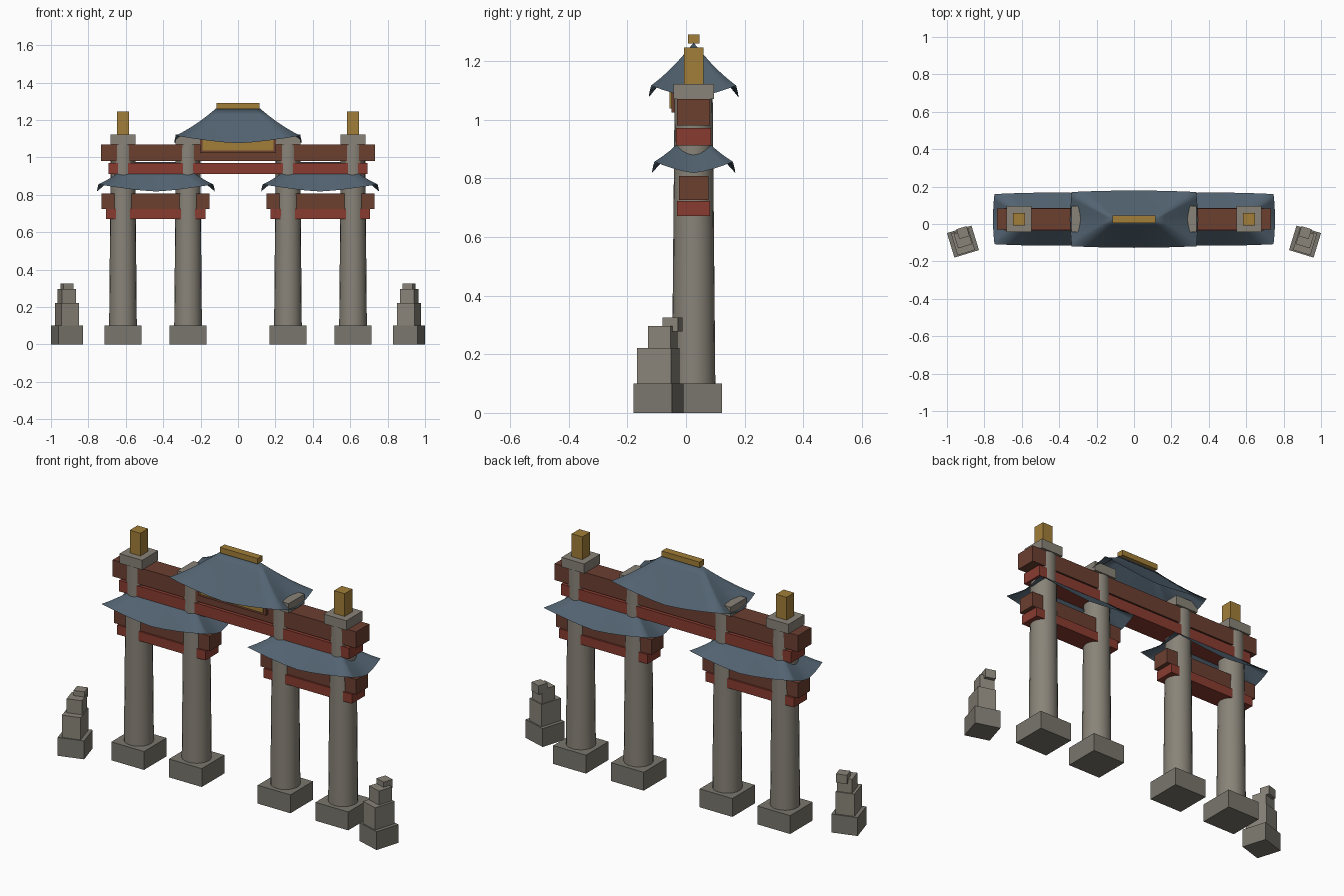
import bpy, bmesh, math

if "Cube" in bpy.data.objects:
    bpy.data.objects.remove(bpy.data.objects["Cube"])

CY = 0.026      # depth centre of the gate


def mat(name, r, g, b):
    m = bpy.data.materials.new(name)
    m.diffuse_color = (r, g, b, 1)
    m.use_nodes = True
    m.node_tree.nodes["Principled BSDF"].inputs["Base Color"].default_value = m.diffuse_color
    return m


STONE = mat("stone", 0.25, 0.23, 0.19)
PLINTH = mat("plinth_stone", 0.19, 0.18, 0.15)
TILE = mat("roof_tile", 0.085, 0.125, 0.165)
BROWN = mat("dark_wood", 0.15, 0.05, 0.03)
RED = mat("red_wood", 0.25, 0.045, 0.03)
GOLD = mat("gold", 0.36, 0.21, 0.04)


def finish(name, bm, material, smooth=False):
    bmesh.ops.recalc_face_normals(bm, faces=bm.faces)
    me = bpy.data.meshes.new(name)
    bm.to_mesh(me)
    bm.free()
    me.materials.append(material)
    for p in me.polygons:
        p.use_smooth = smooth
    ob = bpy.data.objects.new(name, me)
    bpy.context.collection.objects.link(ob)
    return ob


def box(name, x, y, z0, z1, sx, sy, material, rot=0):
    bm = bmesh.new()
    bmesh.ops.create_cube(bm, size=1)
    bmesh.ops.scale(bm, vec=(sx, sy, z1 - z0), verts=bm.verts)
    ob = finish(name, bm, material)
    ob.location = (x, y, (z0 + z1) / 2)
    ob.rotation_euler.z = rot
    return ob


def column(name, x, y, z0, z1, r0, r1, material):
    bm = bmesh.new()
    bmesh.ops.create_cone(bm, cap_ends=True, segments=20, radius1=r0, radius2=r1, depth=z1 - z0)
    ob = finish(name, bm, material, True)
    ob.location = (x, y, (z0 + z1) / 2)
    bpy.ops.object.select_all(action='DESELECT')
    bpy.context.view_layer.objects.active = ob
    ob.select_set(True)
    bpy.ops.object.shade_smooth_by_angle(angle=math.radians(40))


def roof(name, x0, ridge, ridge_z, cx, cy, eave_z, lift, bulge=0.008, rows=5, n=8):
    # hipped sheet: straight ridge, eaves low in the middle and raised at the corners
    ring = []
    for sx, sy, along_x in ((1, -1, True), (1, 1, False), (-1, 1, True), (-1, -1, False)):
        for i in range(n):
            u = -1 + 2 * i / n
            out = bulge * (1 - u * u)
            if along_x:
                top, eave = u * sx * ridge, (u * sx * cx, sy * (cy + out))
            else:
                top, eave = sx * ridge, (sx * (cx + out), u * sy * cy)
            ring.append((top, eave, lift * abs(u) ** 1.4))
    bm = bmesh.new()
    loops = []
    for j in range(rows + 1):
        t = j / rows
        loops.append([bm.verts.new((top + (e[0] - top) * t, e[1] * t,
                                    ridge_z + (eave_z - ridge_z) * t + up * t * t))
                      for top, e, up in ring])
    for a, b in zip(loops, loops[1:]):
        for i in range(len(a)):
            k = (i + 1) % len(a)
            bm.faces.new((a[i], a[k], b[k], b[i]))
    bmesh.ops.remove_doubles(bm, verts=bm.verts, dist=1e-5)
    ob = finish(name, bm, TILE, True)
    ob.location = (x0, CY, 0)


# four pillars with plinths and capitals
for s in (-1, 1):
    for px in (0.267, 0.615):
        box("pillar_base", s * px, CY, 0, 0.1, 0.197, 0.194, PLINTH)
        column("pillar", s * px, CY, 0.1, 1.08, 0.074, 0.065, STONE)
        box("pillar_cap", s * px, CY, 1.07, 1.122, 0.136, 0.138, STONE)
    box("pillar_finial", s * 0.615, CY, 1.122, 1.246, 0.064, 0.066, GOLD)

    # side bay beams and roof
    box("side_brown_beam", s * 0.441, CY, 0.725, 0.807, 0.575, 0.1, BROWN)
    box("side_red_beam", s * 0.441, CY, 0.672, 0.723, 0.532, 0.113, RED)
    roof("side_roof", s * 0.439, 0.13, 0.975, 0.307, 0.134, 0.818, 0.038)

# long beams across the whole gate
box("top_brown_beam", 0, CY, 0.98, 1.07, 1.466, 0.113, BROWN)
box("top_red_beam", 0, CY, 0.911, 0.971, 1.385, 0.119, RED)

# name board (blank) over the middle bay
box("board_frame", 0, -0.04, 1.024, 1.105, 0.405, 0.02, BROWN)
box("board_panel", 0, -0.052, 1.037, 1.1, 0.38, 0.01, GOLD)

# main roof and ridge bar
roof("main_roof", 0, 0.117, 1.262, 0.333, 0.145, 1.076, 0.04)
box("ridge_bar", 0, CY, 1.26, 1.29, 0.228, 0.04, GOLD)

# guardian statues, turned slightly inward
for s in (-1, 1):
    for part, y, z0, z1, w, d, m in (
            ("plinth", -0.094, 0, 0.1, 0.137, 0.137, PLINTH),
            ("body", -0.095, 0.1, 0.221, 0.097, 0.122, STONE),
            ("chest", -0.08, 0.221, 0.297, 0.079, 0.081, STONE),
            ("head", -0.046, 0.277, 0.325, 0.057, 0.055, STONE)):
        box("statue_" + part, s * 0.9145, y, z0, z1, w, d, m, -s * math.radians(17))
